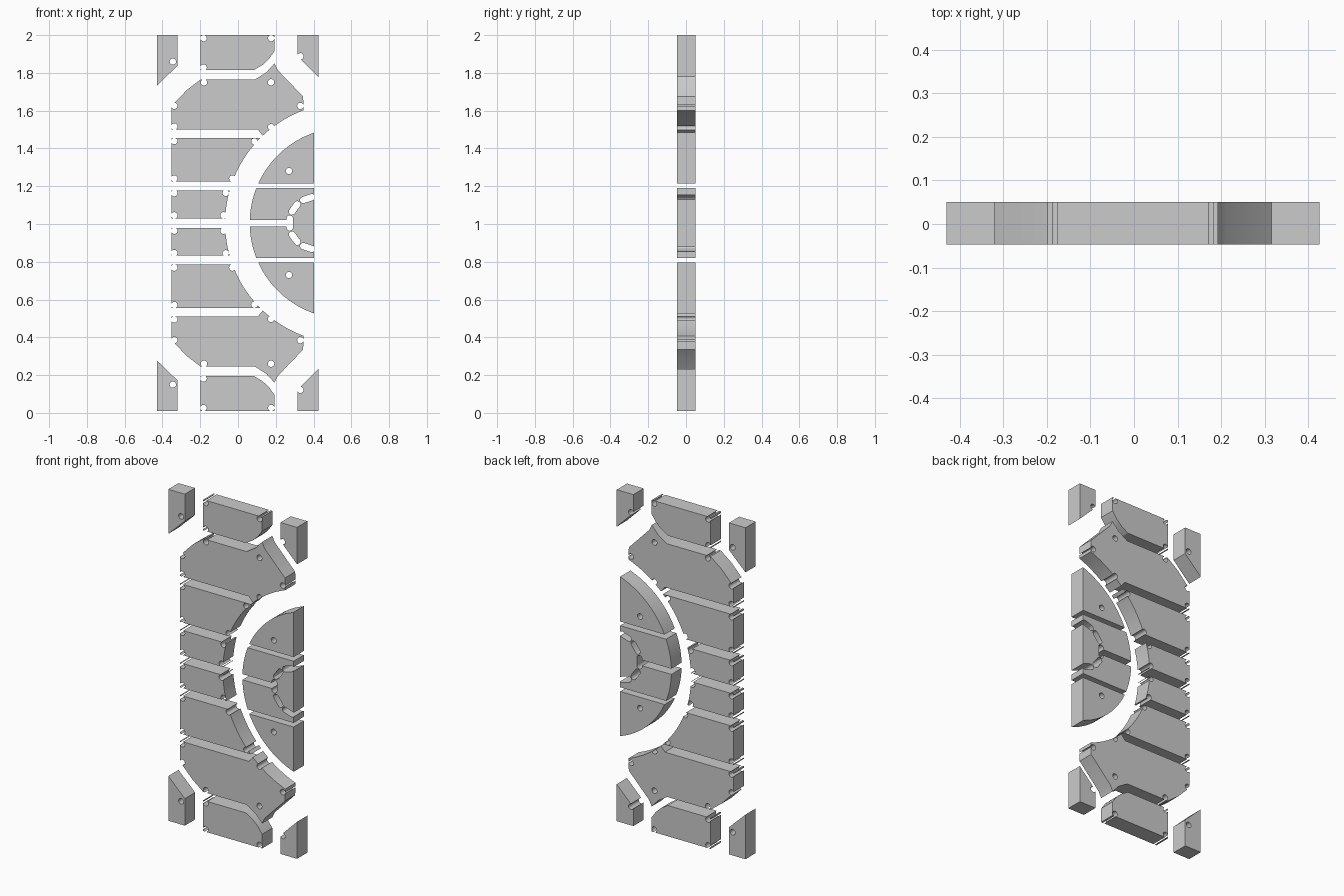
import bpy, bmesh
from math import sin, cos, pi, sqrt, radians

if "Cube" in bpy.data.objects:
    bpy.data.objects.remove(bpy.data.objects["Cube"])

FRONT, BACK = -0.047, 0.05
MID = 1.005                      # mirror height between upper and lower halves
CX = 0.569                       # centre of the big round gap
R_HUB, R_RING = 0.507, 0.637     # inner and outer radius of the gap


def arc_x(r, z):
    return CX - sqrt(r * r - (z - MID) ** 2)


def arc(r, z0, z1, n):
    zs = [z0 + (z1 - z0) * i / n for i in range(n + 1)]
    return [(arc_x(r, z), z) for z in zs]


def prism(bm, pts, y0, y1):
    a = [bm.verts.new((x, y0, z)) for x, z in pts]
    b = [bm.verts.new((x, y1, z)) for x, z in pts]
    bm.faces.new(a)
    bm.faces.new(b[::-1])
    for i in range(len(a)):
        j = (i + 1) % len(a)
        bm.faces.new((a[i], b[i], b[j], a[j]))


def to_object(name, outlines, y0, y1):
    bm = bmesh.new()
    for pts in outlines:
        prism(bm, pts, y0, y1)
    bmesh.ops.recalc_face_normals(bm, faces=bm.faces)
    me = bpy.data.meshes.new(name)
    bm.to_mesh(me)
    bm.free()
    ob = bpy.data.objects.new(name, me)
    bpy.context.collection.objects.link(ob)
    return ob


def circle(x, z, r=0.017, n=14):
    return [(x + r * cos(2 * pi * i / n), z + r * sin(2 * pi * i / n)) for i in range(n)]


def plate(name, outline, cuts):
    ob = to_object(name, [outline], FRONT, BACK)
    cutter = to_object(name + "_cutter", cuts, FRONT - 0.1, BACK + 0.1)
    cutter.hide_render = True
    mod = ob.modifiers.new("holes", 'BOOLEAN')
    mod.operation = 'DIFFERENCE'
    mod.solver = 'EXACT'
    mod.use_self = True
    mod.object = cutter
    dg = bpy.context.evaluated_depsgraph_get()
    ob.data = bpy.data.meshes.new_from_object(ob.evaluated_get(dg))
    ob.modifiers.clear()
    bpy.data.objects.remove(cutter)
    bpy.context.view_layer.objects.active = ob
    bpy.ops.object.select_all(action='DESELECT')
    ob.select_set(True)
    bpy.ops.object.shade_smooth_by_angle(angle=radians(30))


def flip(pts):
    return [(x, 2 * MID - z) for x, z in pts]


def pair(name, outline, holes):
    cuts = [circle(x, z) for x, z in holes]
    plate("upper_" + name, outline, cuts)
    plate("lower_" + name, flip(outline), [flip(c) for c in cuts])


L = -0.352
# corner pieces
pair("left_corner", [(-0.43, 2), (-0.32, 2), (-0.32, 1.838), (-0.43, 1.732)], [(-0.345, 1.86)])
pair("right_corner", [(0.315, 2), (0.425, 2), (0.425, 1.778), (0.315, 1.888)], [(0.33, 1.888)])
# end blocks
pair("end_block", [(-0.198, 2), (0.193, 2), (0.193, 1.915), (0.165, 1.875), (0.13, 1.842),
                   (0.085, 1.815), (-0.198, 1.815)],
     [(-0.182, 1.984), (0.176, 1.984), (-0.182, 1.828)])
# wide shoulder plates, curved underneath
pair("shoulder", [(-0.198, 1.765), (0.09, 1.765), (0.15, 1.803), (0.193, 1.85), (0.21, 1.815),
                  (0.345, 1.675)] + arc(R_RING, 1.602, 1.468, 10)
     + [(0.105, 1.5), (L, 1.5), (L, 1.625), (-0.27, 1.71)],
     [(-0.18, 1.75), (0.175, 1.75), (-0.337, 1.625), (0.33, 1.625),
      (-0.337, 1.516), (0.175, 1.513)])
# stacked side blocks
pair("side_block", [(L, 1.455)] + arc(R_RING, 1.455, 1.225, 10) + [(L, 1.225)],
     [(-0.337, 1.439), (0.087, 1.437), (-0.337, 1.241), (-0.03, 1.241)])
pair("inner_block", [(L, 1.178)] + arc(R_RING, 1.178, 1.03, 6) + [(L, 1.03)],
     [(-0.337, 1.163), (-0.065, 1.165), (-0.337, 1.046), (-0.077, 1.046)])
# half-disc segments
pair("disc_segment", [(0.402, 1.215)] + arc(R_HUB, 1.215, 1.482, 12) + [(0.402, 1.484)],
     [(0.27, 1.28)])


# disc hub with ring of rounded slots and a horizontal slit
def slot(angle, cx=0.41, r=0.136, half=0.024, w=0.017):
    c, s = cos(angle), sin(angle)
    pts = []
    for side in (1, -1):
        for i in range(7):
            t = pi * i / 6 + (0 if side == 1 else pi)
            u, v = w * cos(t), w * sin(t) + side * half
            pts.append((cx + (r + u) * c - v * s, MID + (r + u) * s + v * c))
    return pts


slit = [(0, 0.988), (0.278, 0.988), (0.278, 1.022), (0, 1.022)]
plate("disc_hub", [(0.402, 0.82)] + arc(R_HUB, 0.82, 1.19, 18) + [(0.402, 1.19)],
      [slot(radians(a)) for a in (108, 144, 180, 216, 252)] + [slit])
